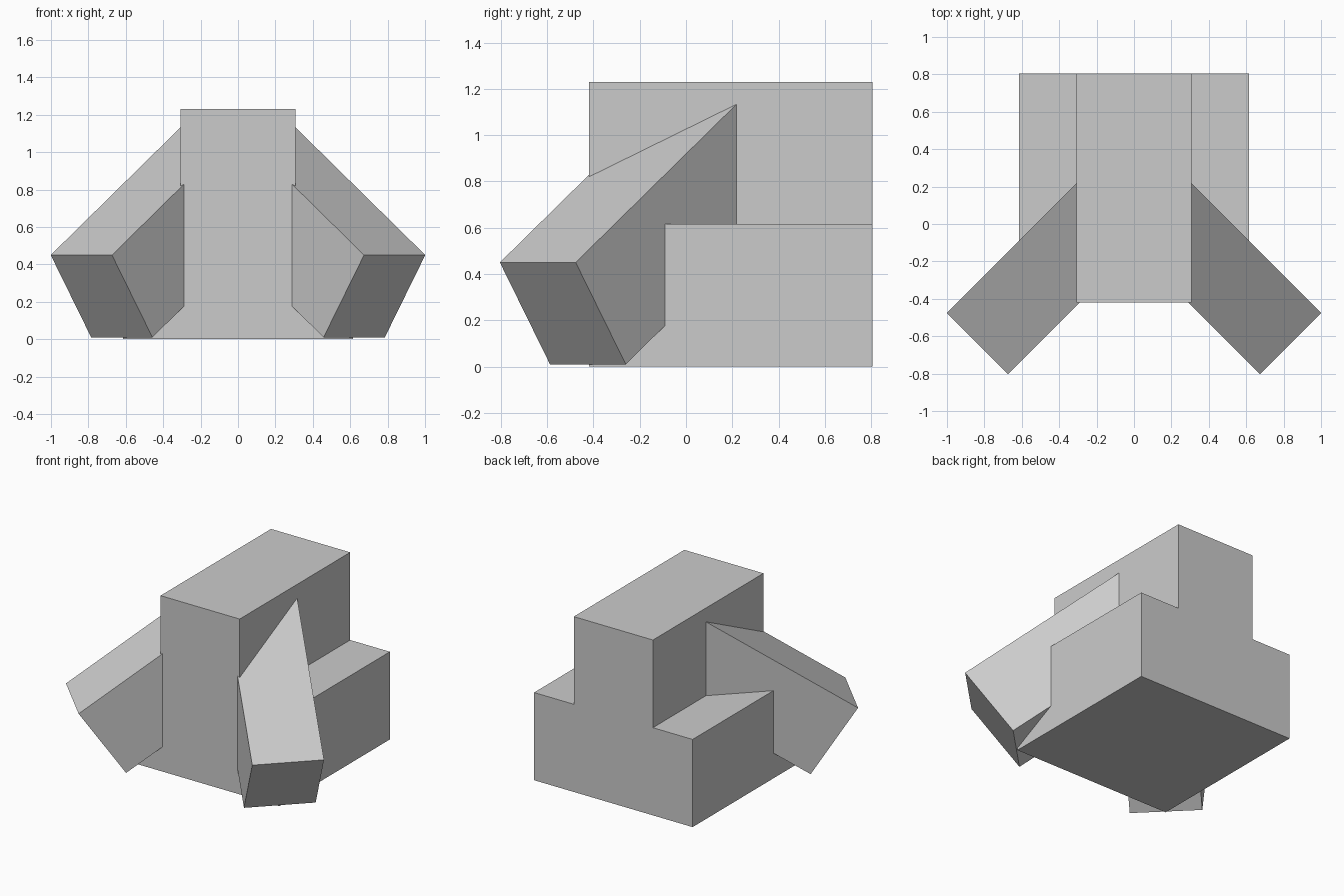
import bpy
import bmesh
from math import sqrt
from mathutils import Vector

cube = bpy.data.objects.get("Cube")
if cube:
    bpy.data.objects.remove(cube, do_unlink=True)

# Single flat colour
GREY = (0.6, 0.6, 0.6, 1)
grey = bpy.data.materials.new("light grey")
grey.use_nodes = True
grey.diffuse_color = GREY
grey.node_tree.nodes["Principled BSDF"].inputs["Base Color"].default_value = GREY


def extrude_profile(name, points, offset):
    """Make a flat-shaded prism from a closed profile swept along an offset."""
    bm = bmesh.new()
    face = bm.faces.new([bm.verts.new(p) for p in points])
    sweep = bmesh.ops.extrude_face_region(bm, geom=[face], use_keep_orig=True)
    moved = [g for g in sweep["geom"] if isinstance(g, bmesh.types.BMVert)]
    bmesh.ops.translate(bm, verts=moved, vec=offset)
    bmesh.ops.recalc_face_normals(bm, faces=bm.faces)
    mesh = bpy.data.meshes.new(name)
    bm.to_mesh(mesh)
    bm.free()
    mesh.materials.append(grey)
    obj = bpy.data.objects.new(name, mesh)
    bpy.context.collection.objects.link(obj)
    return obj


# Stepped body: wide base with a narrow upper block
FRONT, BACK = -0.42, 0.805
half = [(0.615, 0), (0.615, 0.615), (0.307, 0.615), (0.307, 1.23)]
outline = half + [(-x, z) for x, z in reversed(half)]
extrude_profile("stepped_body", [(x, FRONT, z) for x, z in outline],
                Vector((0, BACK - FRONT, 0)))

# Slanted arms: square-ended beams reaching diagonally out and down.
# The profile is (distance outward along the diagonal, height).
arm_profile = [(0, 1.177), (1.045, 0.45), (0.739, 0.01), (-0.306, 0.737)]
INNER, OUTER = -0.092, 0.371
for side, name in ((1, "left_arm"), (-1, "right_arm")):
    outward = Vector((side, -1, 0)) / sqrt(2)
    across = Vector((side, 1, 0)) / sqrt(2)
    points = [outward * s + across * INNER + Vector((0, 0, z))
              for s, z in arm_profile]
    extrude_profile(name, points, across * (OUTER - INNER))
